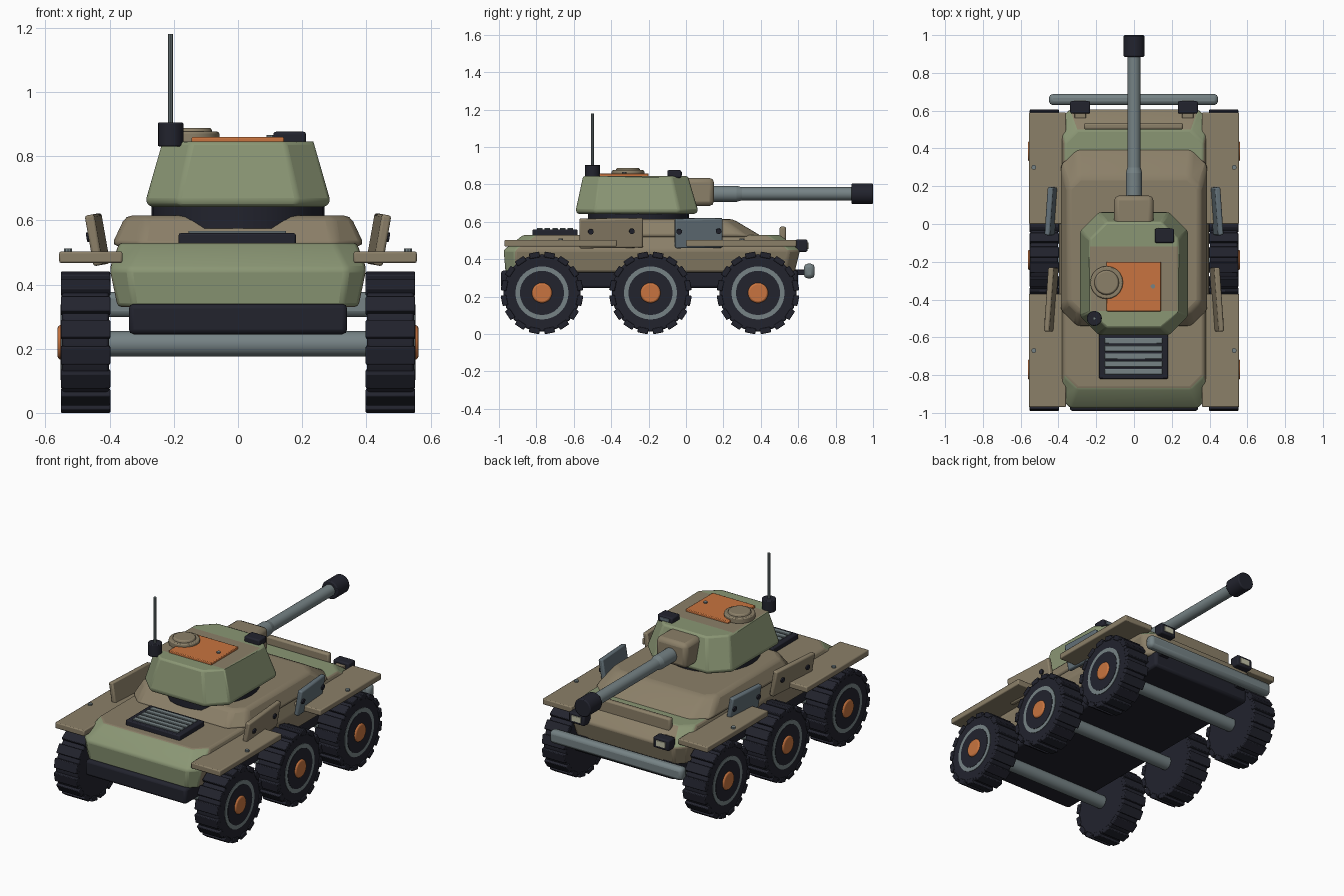
import bpy, bmesh
from math import pi, sin, cos, radians
from mathutils import Matrix, Vector

if "Cube" in bpy.data.objects:
    bpy.data.objects.remove(bpy.data.objects["Cube"])


def material(name, *rgb):
    m = bpy.data.materials.new(name)
    m.use_nodes = True
    m.diffuse_color = (*rgb, 1)
    m.node_tree.nodes["Principled BSDF"].inputs["Base Color"].default_value = (*rgb, 1)
    return m


TAN = material("tan", .26, .215, .14)
GREEN = material("sage green", .255, .305, .175)
DARK = material("dark rubber", .016, .017, .027)
STEEL = material("steel grey", .18, .225, .235)
SLATE = material("slate", .125, .165, .19)
ORANGE = material("orange", .58, .175, .05)
LENS = material("lamp lens", .55, .55, .4)


def finish(name, bm, mats, bevel=0, rule=None, matrix=None):
    """Turn a bmesh into an object, colour faces by rule, round its edges."""
    bmesh.ops.recalc_face_normals(bm, faces=bm.faces)
    if rule:
        bm.normal_update()
        for f in bm.faces:
            f.material_index = rule(f.calc_center_median(), f.normal)
    me = bpy.data.meshes.new(name)
    bm.to_mesh(me)
    bm.free()
    ob = bpy.data.objects.new(name, me)
    bpy.context.collection.objects.link(ob)
    for m in mats:
        me.materials.append(m)
    if matrix:
        ob.matrix_world = matrix
    if bevel:
        b = ob.modifiers.new("Bevel", "BEVEL")
        b.width, b.segments, b.limit_method = bevel, 2, 'ANGLE'
        b.angle_limit = radians(25)
    bpy.ops.object.select_all(action='DESELECT')
    ob.select_set(True)
    bpy.context.view_layer.objects.active = ob
    bpy.ops.object.shade_smooth_by_angle(angle=radians(30))
    return ob


def add_box(bm, size, matrix):
    bmesh.ops.create_cube(bm, size=1, matrix=matrix @ Matrix.Diagonal((*size, 1)))


def box(name, mat, x, y, z, bevel=0.006):
    """Box from (min, max) pairs."""
    bm = bmesh.new()
    mid = Vector([(a + b) / 2 for a, b in (x, y, z)])
    add_box(bm, [b - a for a, b in (x, y, z)], Matrix.Translation(mid))
    return finish(name, bm, [mat], bevel)


def rod(name, mat, start, end, r, r2=None, sides=24, bevel=0):
    """Cylinder or cone between two points."""
    a, b = Vector(start), Vector(end)
    m = Matrix.Translation((a + b) / 2) @ (b - a).to_track_quat('Z', 'Y').to_matrix().to_4x4()
    bm = bmesh.new()
    bmesh.ops.create_cone(bm, cap_ends=True, segments=sides, radius1=r,
                          radius2=r if r2 is None else r2, depth=(b - a).length, matrix=m)
    return finish(name, bm, [mat], bevel)


def loft(name, mats, levels, bevel=0, rule=None, cuts=()):
    """Stack of chamfered rectangles: (half width, y min, y max, z, chamfer)."""
    bm = bmesh.new()
    rings = []
    for w, a, b, z, c in levels:
        half = [(w - c, a), (w, a + c), (w, b - c), (w - c, b)]
        pts = half + [(-x, y) for x, y in reversed(half)]
        rings.append([bm.verts.new((x, y, z)) for x, y in pts])
    for lo, hi in zip(rings, rings[1:]):
        for i in range(8):
            j = (i + 1) % 8
            bm.faces.new((lo[i], lo[j], hi[j], hi[i]))
    bm.faces.new(rings[0][::-1])
    bm.faces.new(rings[-1])
    for y in cuts:
        top = [f for f in bm.faces if f.calc_center_median().z > levels[-1][3] - .001]
        geom = top + list({e for f in top for e in f.edges}) + list({v for f in top for v in f.verts})
        bmesh.ops.bisect_plane(bm, geom=geom, plane_co=(0, y, 0), plane_no=(0, 1, 0))
    return finish(name, bm, mats, bevel, rule)


# Chassis, hull and raised deck
box("chassis", DARK, (-.34, .34), (-.99, .6), (.245, .34), .015)
loft("hull", [TAN, GREEN],
     [(.375, -.965, .58, .33, .05), (.4, -.975, .61, .45, .06), (.37, -.87, .5, .53, .07)], .012,
     lambda c, n: int(n.y < -.3 or (n.z > .9 and c.y > .34) or (n.y > .3 and abs(n.x) > .3 and c.z > .46)),
     cuts=[.34])
loft("raised_deck", [TAN], [(.395, -.55, .41, .52, .09), (.35, -.47, .25, .615, .06)], .02)
box("splash_board", TAN, (-.265, .26), (.5, .535), (.49, .575), .01)

# Engine vent with slats
box("vent_frame", DARK, (-.185, .18), (-.82, -.58), (.52, .56))
for i in range(5):
    y = -.782 + i * .041
    box("vent_slat", STEEL, (-.155, .15), (y - .015, y + .015), (.555, .567), .003)

# Axles, wheels and lugged tyres
for y in (-.77, -.19, .385):
    rod("axle", STEEL, (-.42, y, .215), (.42, y, .215), .04)
    for s in (-1, 1):
        at = lambda x: (s * x, y, .22)
        rod("tyre", DARK, at(.402), at(.548), .207, sides=32, bevel=.008)
        bm = bmesh.new()
        for k in range(16):
            turn = Matrix.Rotation((k + .5) * pi / 8, 4, 'X')
            add_box(bm, (.154, .056, .03),
                    Matrix.Translation(at(.475)) @ turn @ Matrix.Translation((0, 0, .205)))
        finish("tyre_lugs", bm, [DARK], .004)
        rod("rim_ring", STEEL, at(.54), at(.551), .142, sides=32)
        rod("wheel_disc", DARK, at(.54), at(.553), .118, sides=32)
        rod("hub", ORANGE, at(.54), at(.562), .06, .05, sides=20, bevel=.005)

# Mudguards, side plates, lamps
for s in (-1, 1):
    for a, b, bolt in ((-.97, -.37, -.67), (0, .59, .3)):
        box("mudguard", TAN, sorted((s * .36, s * .557)), (a, b), (.467, .503))
        rod("mudguard_bolt", STEEL, (s * .53, bolt, .5), (s * .53, bolt, .512), .013, sides=10)
    for mat, a, b in ((TAN, -.57, -.23), (SLATE, -.06, .195)):
        frame = (Matrix.Translation((s * .438, (a + b) / 2, .54))
                 @ Matrix.Rotation(s * radians(10), 4, 'Y') @ Matrix.Rotation(s * radians(4), 4, 'Z'))
        bm = bmesh.new()
        add_box(bm, (.03, b - a, .16), Matrix())
        finish("side_plate", bm, [mat], .008, matrix=frame)
        for e in (-1, 1):
            off = e * ((b - a) / 2 - .06 if mat is TAN else (b - a) / 2 - .022)
            rod("plate_bolt", DARK, frame @ Vector((s * .012, off, .012)),
                frame @ Vector((s * .024, off, .012)), .015, sides=10)
    x = s * .285
    box("headlamp", DARK, (x - .053, x + .053), (.585, .65), (.44, .505), .008)
    box("headlamp_lens", LENS, (x - .032, x + .032), (.645, .654), (.455, .49), .002)
    box("bumper_bracket", DARK, (x - .03, x + .03), (.58, .65), (.315, .345), .003)
    box("lamp_bracket", TAN, (x - .03, x + .03), (.56, .6), (.45, .49), .003)

# Front bumper bar
box("front_bumper", STEEL, (-.45, .445), (.63, .688), (.298, .376), .02)

# Turret on its ring
rod("turret_ring", DARK, (0, -.255, .575), (0, -.255, .65), .27, sides=32)
loft("turret", [GREEN, TAN],
     [(.275, -.58, .05, .642, .1), (.288, -.59, .065, .66, .1), (.235, -.55, .01, .845, .09)], .018,
     lambda c, n: int(n.z > .9 and -.46 < c.y < -.12), cuts=[-.12, -.46])
box("hatch_plate", ORANGE, (-.145, .143), (-.462, -.2), (.84, .859), .004)
rod("hatch_bolt", STEEL, (.1, -.33, .855), (.1, -.33, .866), .012, sides=10)
rod("cupola", TAN, (-.145, -.31, .84), (-.145, -.31, .876), .087, sides=20, bevel=.006)
rod("cupola_lid", TAN, (-.145, -.31, .87), (-.145, -.31, .888), .068, .06, sides=20, bevel=.004)
box("sight", DARK, (.11, .212), (-.1, -.025), (.835, .876), .008)
box("sight_lens", SLATE, (.13, .19), (-.03, -.021), (.847, .867), .002)

# Gun
box("mantlet", TAN, (-.105, .103), (-.06, .15), (.685, .835), .025)
rod("barrel_sleeve", STEEL, (0, .13, .75), (0, .27, .75), .043)
rod("barrel_taper", STEEL, (0, .27, .75), (0, .3, .75), .043, .035)
rod("barrel", STEEL, (0, .28, .75), (0, .9, .75), .035)
rod("muzzle", DARK, (0, .885, .75), (0, 1, .75), .055, bevel=.006)

# Antenna
rod("antenna_base", DARK, (-.21, -.5, .83), (-.21, -.5, .905), .04, sides=16, bevel=.005)
rod("antenna", STEEL, (-.21, -.5, .9), (-.21, -.5, 1.18), .008, sides=10)
